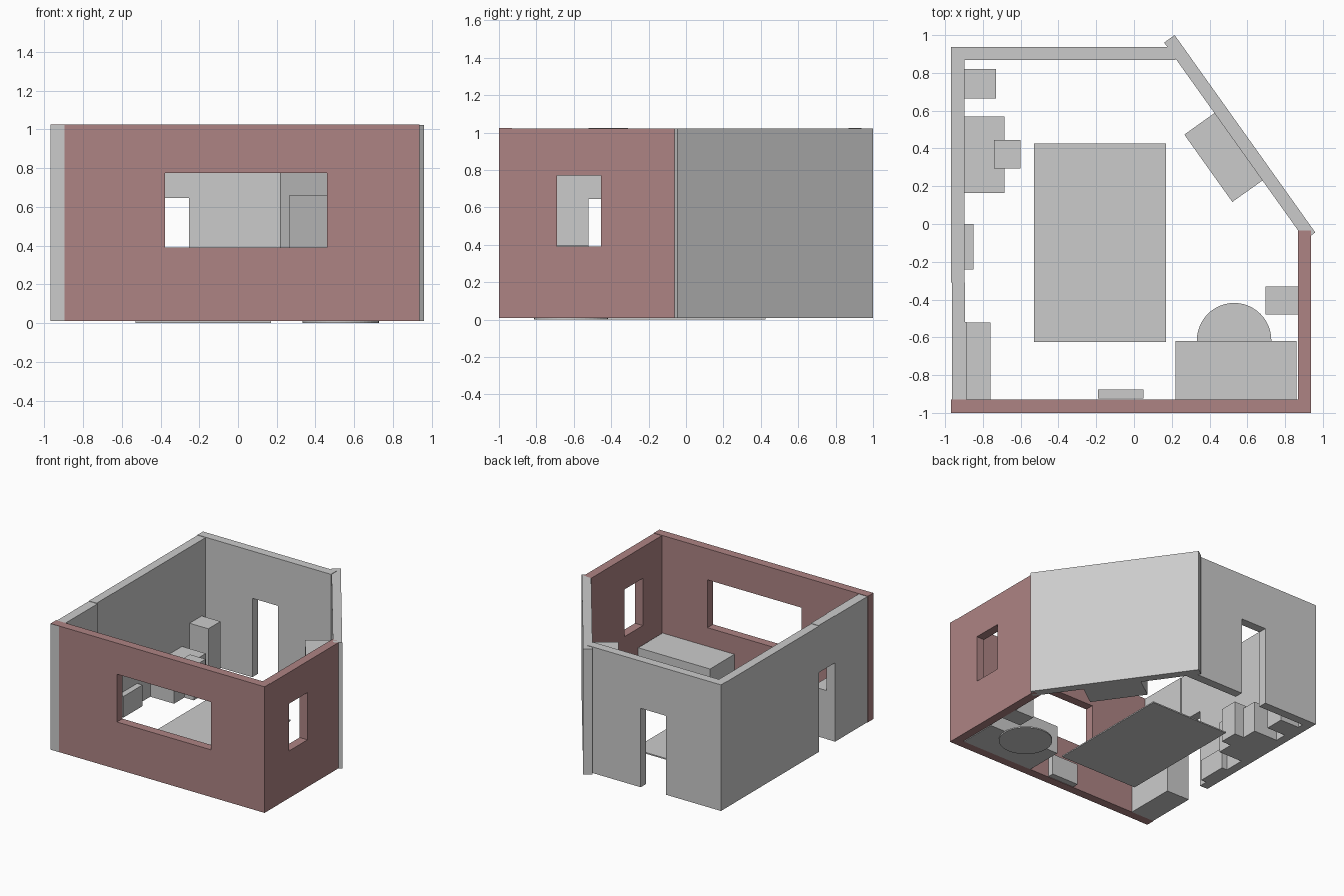
import bpy, bmesh, math

if "Cube" in bpy.data.objects:
    bpy.data.objects.remove(bpy.data.objects["Cube"])

brown = bpy.data.materials.new("brown_paint")
brown.diffuse_color = (0.42, 0.23, 0.23, 1)
brown.use_nodes = True
brown.node_tree.nodes["Principled BSDF"].inputs["Base Color"].default_value = brown.diffuse_color


def box(name, x, y, z, mat=None):
    """Axis-aligned box from (min, max) pairs."""
    bm = bmesh.new()
    bmesh.ops.create_cube(bm, size=1)
    for v in bm.verts:
        v.co = [r[0] if c < 0 else r[1] for r, c in zip((x, y, z), v.co)]
    me = bpy.data.meshes.new(name)
    bm.to_mesh(me)
    bm.free()
    ob = bpy.data.objects.new(name, me)
    bpy.context.collection.objects.link(ob)
    if mat:
        me.materials.append(mat)
    return ob


def cut(wall, x, y, z):
    """Cut a box-shaped opening through a wall."""
    cutter = box("opening_cutter", x, y, z, brown if wall.data.materials else None)
    cutter.hide_render = True
    mod = wall.modifiers.new("opening", 'BOOLEAN')
    mod.operation, mod.solver, mod.object = 'DIFFERENCE', 'EXACT', cutter
    bpy.context.view_layer.objects.active = wall
    bpy.ops.object.modifier_apply(modifier=mod.name)
    bpy.data.objects.remove(cutter)


def slanted_box(name, corner, length, depth, z):
    """Box running along the slanted wall, growing inwards from its outer corner."""
    ob = box(name, (0, length), (-depth, 0), z)
    ob.location = (*corner, 0)
    ob.rotation_euler.z = math.atan2(-1.045, 0.745)
    return ob


F, T, D = 0.01, 1.022, 0.645   # floor, wall top, door top

# Brown walls with windows
front = box("front_wall", (-0.968, 0.937), (-1, -0.93), (F, 1.025), brown)
cut(front, (-0.378, 0.46), (-1.1, -0.8), (0.39, 0.775))
right = box("right_wall", (0.867, 0.937), (-0.93, -0.035), (F, T), brown)
cut(right, (0.8, 1.1), (-0.69, -0.455), (0.39, 0.77))
box("front_corner_strip", (-0.968, -0.895), (-1.001, -0.999), (F, T))

# Back wall with doorway
back = box("back_wall", (-0.968, 0.22), (0.868, 0.938), (F, 1.025))
cut(back, (-0.48, -0.253), (0.8, 1.0), (-0.1, D))

# Left wall in three pieces around a doorway
box("left_wall_back", (-0.968, -0.897), (-0.31, 0.868), (F, T))
box("left_wall_lintel", (-0.964, -0.895), (-0.52, -0.31), (D, 1.025))
box("left_wall_front", (-0.964, -0.887), (-0.93, -0.52), (F, T))

# Slanted wall and the cabinet against it
slanted_wall = slanted_box("slanted_wall", (0.215, 1.0), 1.283, 0.068, (F, T))
cabinet = slanted_box("slanted_cabinet", (0.43, 0.59), 0.438, 0.201, (F, 0.66))
# Mirror growth check: local -y points into the room for both pieces

# Furniture
for name, x, y, z in [
    ("rug", (-0.53, 0.17), (-0.625, 0.425), (0, F)),
    ("sofa", (0.22, 0.86), (-0.93, -0.62), (F, 0.24)),
    ("side_table", (0.695, 0.867), (-0.48, -0.33), (F, 0.24)),
    ("tall_stand", (-0.897, -0.73), (0.665, 0.82), (F, 0.41)),
    ("desk", (-0.897, -0.685), (0.165, 0.57), (F, 0.26)),
    ("chair", (-0.74, -0.6), (0.295, 0.445), (F, 0.285)),
    ("left_radiator", (-0.897, -0.85), (-0.24, 0.0), (F, 0.18)),
    ("front_radiator", (-0.19, 0.05), (-0.925, -0.875), (F, 0.18)),
    ("bookcase", (-0.887, -0.76), (-0.93, -0.522), (F, 0.40)),
]:
    box(name, x, y, z)

# Round rug under the sofa
bpy.ops.mesh.primitive_cylinder_add(vertices=48, radius=0.197, depth=0.01,
                                    location=(0.53, -0.615, 0.005))
bpy.context.object.name = "round_rug"
